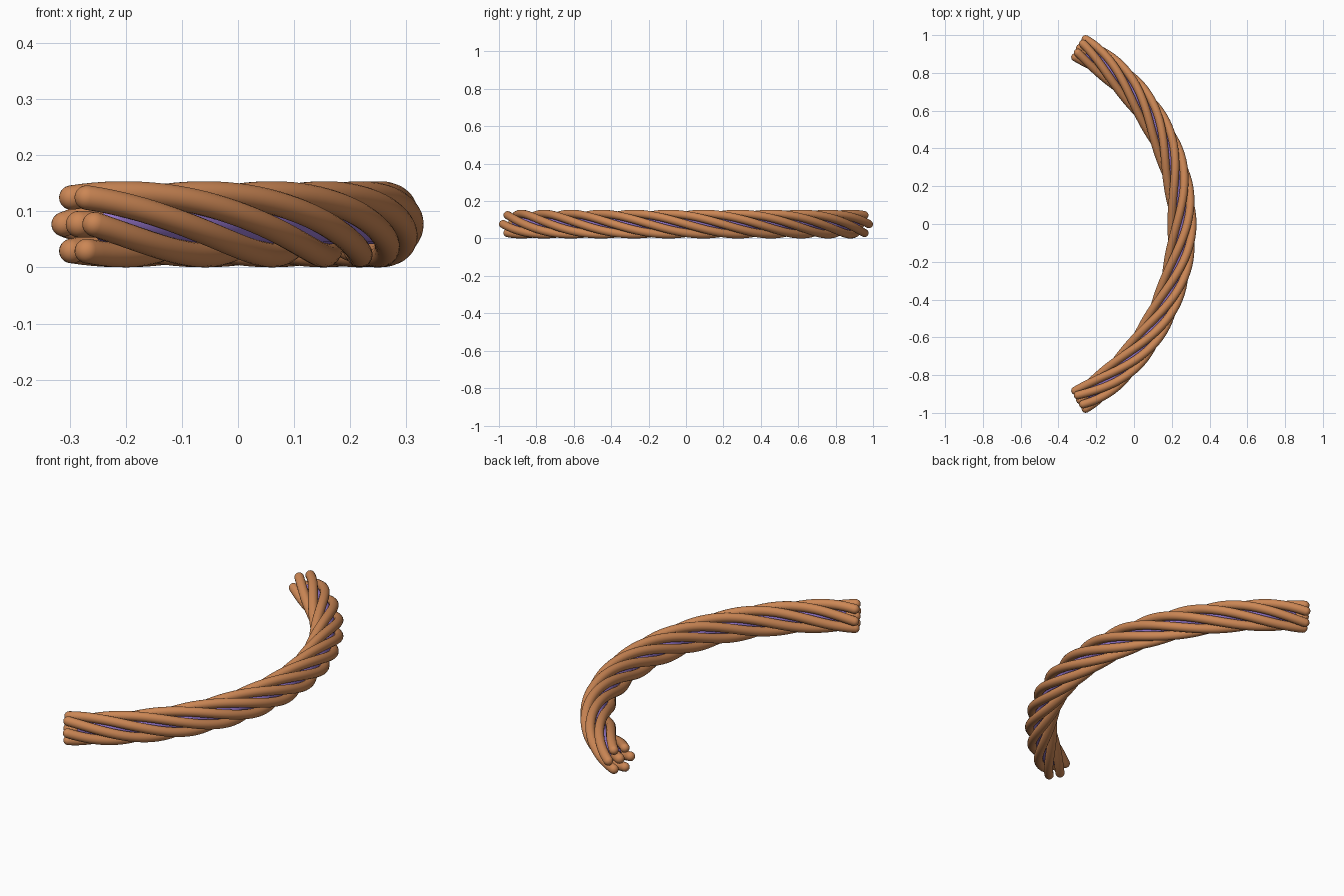
import bpy, bmesh
from math import sin, cos, pi, radians
from mathutils import Vector

if "Cube" in bpy.data.objects:
    bpy.data.objects.remove(bpy.data.objects["Cube"])

ARC_R, CX, CZ = 1.074, -0.82, 0.077     # arc the cable follows
HALF = radians(60)
TURNS = 2.0
RING_R, STRAND_R = 0.055, 0.022


def material(name, rgb):
    m = bpy.data.materials.new(name)
    m.diffuse_color = (*rgb, 1)
    m.use_nodes = True
    m.node_tree.nodes["Principled BSDF"].inputs["Base Color"].default_value = m.diffuse_color
    return m


copper = material("copper", (0.60, 0.24, 0.09))
violet = material("violet", (0.30, 0.18, 0.60))


def path_point(t, offset, start):
    """Point at t (0..1) on a helix of given radius around the arc."""
    phi = -HALF + 2 * HALF * t
    theta = start - 2 * pi * TURNS * t
    r = ARC_R + offset * cos(theta)
    return Vector((CX + r * cos(phi), r * sin(phi), CZ + offset * sin(theta)))


def tube(name, offset, start, radius, mat, t0=0.0, t1=1.0, steps=110, sides=18, cap=5):
    """Round-ended tube swept along the helix."""
    rings = []                           # (parameter, push along tangent, radius)
    for i in range(1, cap + 1):
        a = pi / 2 * i / (cap + 1)
        rings.append((t0, -radius * cos(a), radius * sin(a)))
    for i in range(steps + 1):
        rings.append((t0 + (t1 - t0) * i / steps, 0.0, radius))
    for i in range(cap, 0, -1):
        a = pi / 2 * i / (cap + 1)
        rings.append((t1, radius * cos(a), radius * sin(a)))

    def frame(t):
        p = path_point(t, offset, start)
        tan = (path_point(t + 1e-3, offset, start) - path_point(t - 1e-3, offset, start)).normalized()
        u = Vector((0, 0, 1)).cross(tan).normalized()
        return p, tan, u, tan.cross(u)

    bm = bmesh.new()
    loops = []
    for t, push, r in rings:
        p, tan, u, v = frame(t)
        loops.append([bm.verts.new(p + tan * push + r * (u * cos(2 * pi * k / sides) + v * sin(2 * pi * k / sides)))
                      for k in range(sides)])
    for a, b in zip(loops, loops[1:]):
        for k in range(sides):
            j = (k + 1) % sides
            bm.faces.new((a[k], a[j], b[j], b[k]))
    # pole vertices
    for t, sign, loop in ((t0, -1, loops[0]), (t1, 1, loops[-1])):
        p, tan, _, _ = frame(t)
        pole = bm.verts.new(p + tan * radius * sign)
        for k in range(sides):
            bm.faces.new((loop[k], loop[(k + 1) % sides], pole))
    bmesh.ops.recalc_face_normals(bm, faces=bm.faces[:])
    for f in bm.faces:
        f.smooth = True
    mesh = bpy.data.meshes.new(name)
    bm.to_mesh(mesh)
    bm.free()
    mesh.materials.append(mat)
    obj = bpy.data.objects.new(name, mesh)
    bpy.context.collection.objects.link(obj)
    return obj


# six outer strands twisted round the bundle
for i in range(6):
    tube(f"outer_strand_{i + 1}", RING_R, pi / 3 * i, STRAND_R, copper)

# centre strand, and the coloured filler showing between the strands
tube("centre_strand", 0.0, 0.0, 0.024, copper)
tube("filler_core", 0.0, 0.0, 0.036, violet, t0=0.03, t1=0.97)
